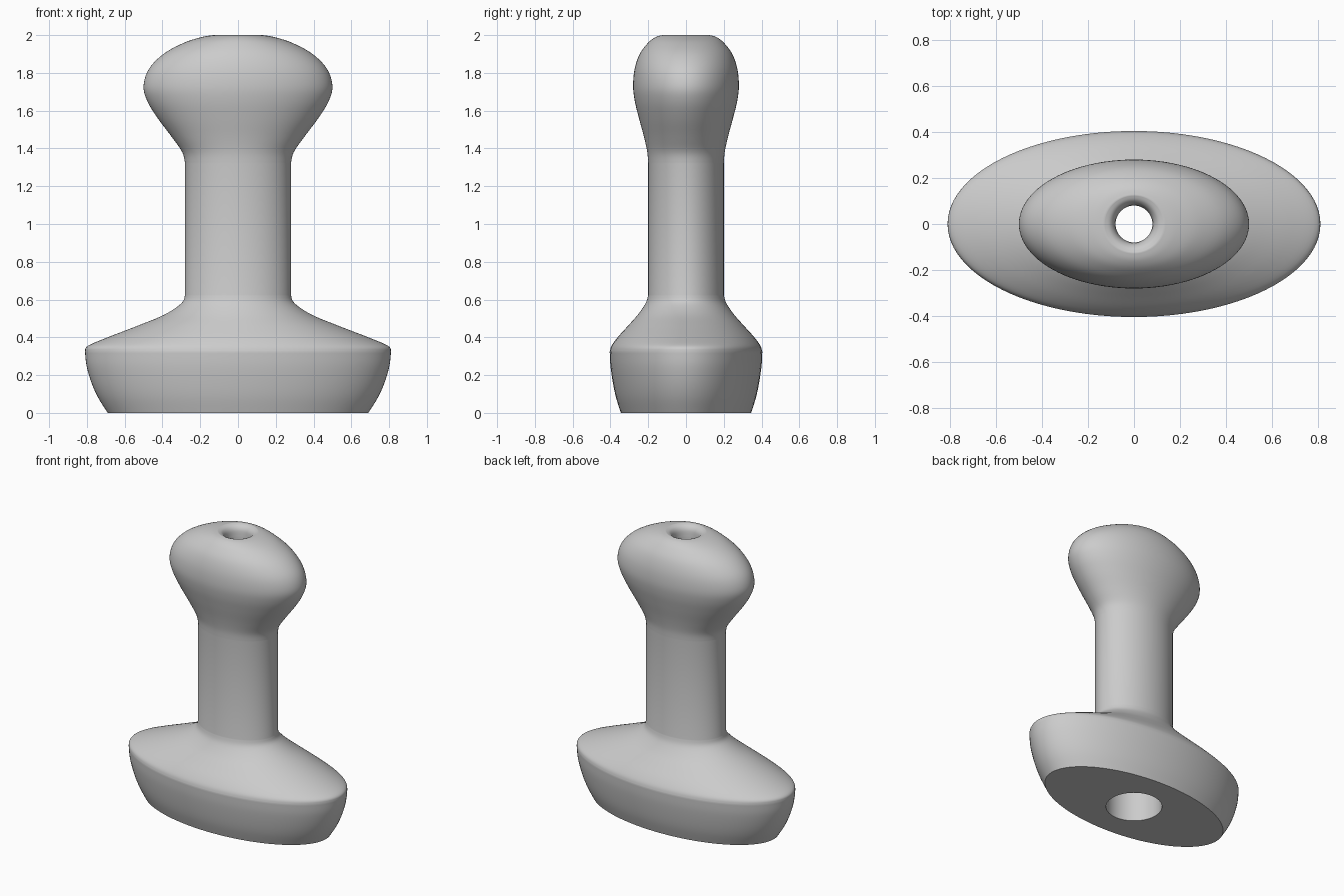
import bpy, bmesh, math

cube = bpy.data.objects.get("Cube")
if cube:
    bpy.data.objects.remove(cube)

SEGMENTS = 96

grey = bpy.data.materials.new("plain grey")
grey.use_nodes = True
colour = (0.6, 0.6, 0.6, 1)
grey.diffuse_color = colour
grey.node_tree.nodes["Principled BSDF"].inputs["Base Color"].default_value = colour


def smooth_path(keys, steps=5):
    """Catmull-Rom path through (z, half width, half depth) keys."""
    padded = [keys[0]] + keys + [keys[-1]]
    path = []
    for a, b, c, d in zip(padded, padded[1:], padded[2:], padded[3:]):
        for i in range(steps):
            t = i / steps
            path.append(tuple(
                q + t * ((r - p) + t * ((2*p - 5*q + 4*r - s) + t * (3*q - p - 3*r + s))) / 2
                for p, q, r, s in zip(a, b, c, d)))
    return path + [keys[-1]]


# Outer sections: flared foot, stem, then knob
foot = smooth_path([(0, .69, .345), (.08, .74, .37), (.16, .776, .387),
                    (.25, .802, .4), (.325, .81, .404)])
shoulder = smooth_path([(.325, .81, .404), (.355, .795, .394), (.4, .69, .362),
                        (.46, .535, .308), (.52, .39, .255), (.58, .3, .214),
                        (.625, .28, .2)])
knob = smooth_path([(1.32, .28, .2), (1.38, .295, .205), (1.46, .35, .222),
                    (1.56, .425, .249), (1.65, .48, .271), (1.73, .5, .28),
                    (1.82, .472, .272), (1.9, .395, .245), (1.96, .285, .2),
                    (1.99, .19, .16), (2, .13, .125)])
# Rounded lip, narrow bore and wider socket under the foot
lip = smooth_path([(2, .13, .125), (1.99, .103, .103), (1.965, .086, .086),
                   (1.92, .08, .08)])
bore = [(.42, .08, .08), (.42, .18, .18), (0, .18, .18)]
rows = foot + shoulder[1:] + knob + lip[1:] + bore

# Loft the elliptical sections into one closed skin
bm = bmesh.new()
rings = []
for z, rx, ry in rows:
    angles = [math.tau * i / SEGMENTS for i in range(SEGMENTS)]
    rings.append([bm.verts.new((rx * math.cos(a), ry * math.sin(a), z)) for a in angles])
for low, high in zip(rings, rings[1:] + rings[:1]):
    for i in range(SEGMENTS):
        j = (i + 1) % SEGMENTS
        bm.faces.new((low[i], low[j], high[j], high[i]))
bmesh.ops.recalc_face_normals(bm, faces=bm.faces)

mesh = bpy.data.meshes.new("handle_knob")
bm.to_mesh(mesh)
bm.free()
mesh.materials.append(grey)
handle = bpy.data.objects.new("handle_knob", mesh)
bpy.context.collection.objects.link(handle)
bpy.context.view_layer.objects.active = handle
handle.select_set(True)
bpy.ops.object.shade_smooth_by_angle(angle=math.radians(35))
